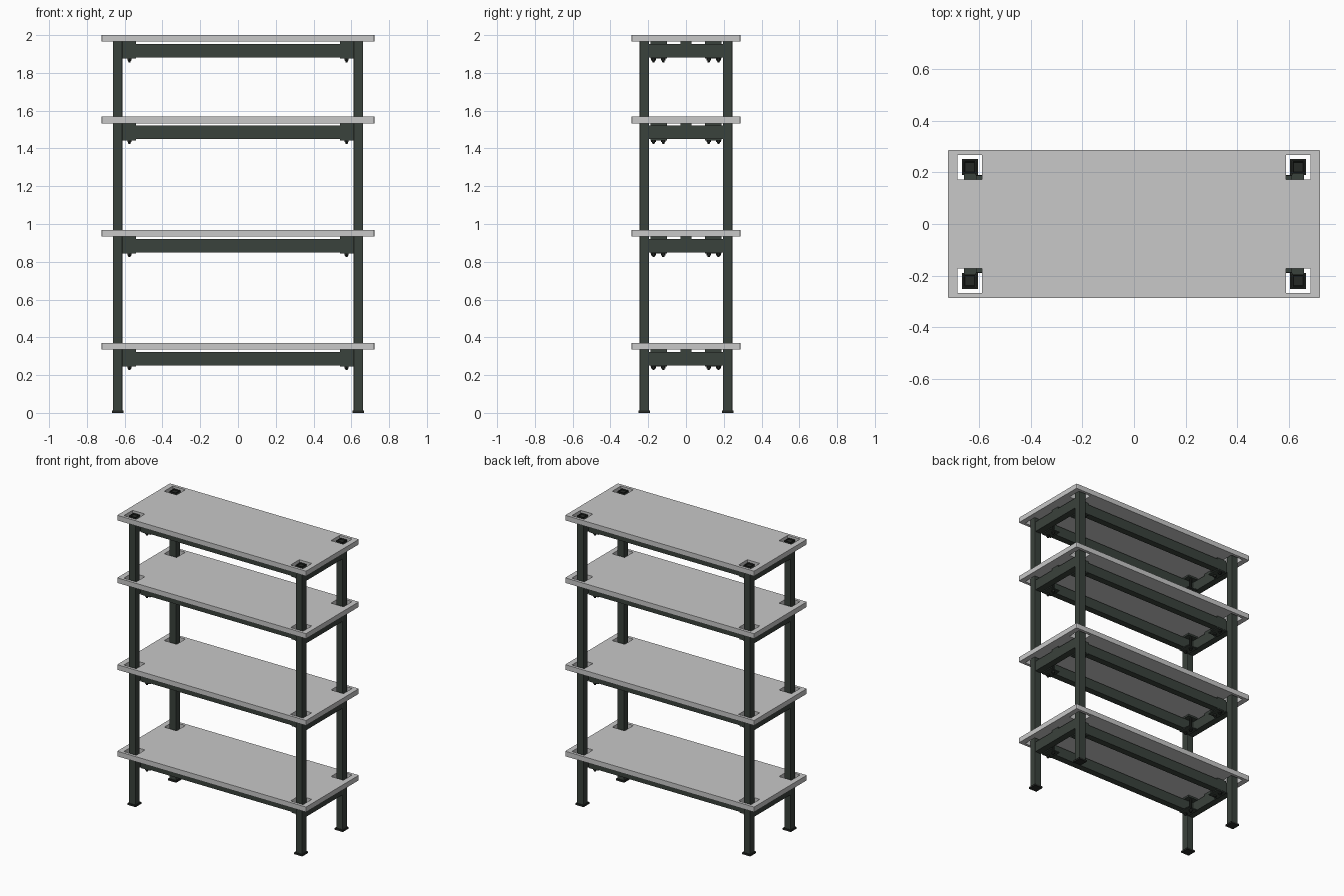
import bpy, bmesh
from mathutils import Matrix, Vector

cube = bpy.data.objects.get("Cube")
if cube:
    bpy.data.objects.remove(cube, do_unlink=True)


def material(name, color):
    m = bpy.data.materials.new(name)
    m.use_nodes = True
    m.diffuse_color = color
    m.node_tree.nodes["Principled BSDF"].inputs["Base Color"].default_value = color
    return m


GREY = material("light grey board", (0.58, 0.58, 0.58, 1))
STEEL = material("dark green steel", (0.042, 0.054, 0.045, 1))
BLACK = material("black fittings", (0.018, 0.021, 0.018, 1))

POST_X, POST_Y, POST_W = 0.637, 0.221, 0.05
SHELF_TOPS = [0.37, 0.968, 1.568, 2.0]
THICK = 0.035
CORNERS = [(sx, sy) for sx in (-1, 1) for sy in (-1, 1)]


def finish(name, bm, mat):
    bmesh.ops.recalc_face_normals(bm, faces=bm.faces)
    mesh = bpy.data.meshes.new(name)
    bm.to_mesh(mesh)
    bm.free()
    mesh.materials.append(mat)
    obj = bpy.data.objects.new(name, mesh)
    bpy.context.collection.objects.link(obj)
    return obj


def add_box(bm, x, y, z):
    """Add a box from (min, max) ranges."""
    size = [r[1] - r[0] for r in (x, y, z)]
    mid = Vector([sum(r) / 2 for r in (x, y, z)])
    m = Matrix.Translation(mid) @ Matrix.Diagonal((*size, 1))
    return bmesh.ops.create_cube(bm, size=1, matrix=m)["verts"]


def add_rod(bm, x, y, z0, z1, radius, tip=None, sides=8):
    bmesh.ops.create_cone(bm, cap_ends=True, segments=sides, radius1=radius if tip is None else tip,
                          radius2=radius, depth=z1 - z0,
                          matrix=Matrix.Translation((x, y, (z0 + z1) / 2)))


def span(a, b, s):
    return tuple(sorted((a * s, b * s)))


def build_shelf(name, top):
    """Board with four square cut-outs around the posts."""
    xs = [-0.722, -0.685, -0.59, 0.59, 0.685, 0.722]
    ys = [-0.288, -0.268, -0.173, 0.173, 0.268, 0.288]
    bm = bmesh.new()
    grid = [[bm.verts.new((x, y, top - THICK)) for y in ys] for x in xs]
    for i in range(5):
        for j in range(5):
            if i in (1, 3) and j in (1, 3):
                continue
            bm.faces.new((grid[i][j], grid[i + 1][j], grid[i + 1][j + 1], grid[i][j + 1]))
    up = bmesh.ops.extrude_face_region(bm, geom=bm.faces[:], use_keep_orig=True)["geom"]
    bmesh.ops.translate(bm, vec=(0, 0, THICK),
                        verts=[g for g in up if isinstance(g, bmesh.types.BMVert)])
    outer = [e for e in bm.edges if all(abs(v.co.x) > 0.72 and abs(v.co.y) > 0.28 for v in e.verts)]
    bmesh.ops.bevel(bm, geom=outer, offset=0.006, segments=2, affect='EDGES', profile=0.5)
    finish(name, bm, GREY)


def build_frame(name, under):
    """Rails, spacers and corner brackets below one shelf."""
    low, high = under - 0.083, under - 0.012
    rails, plates, bolts = bmesh.new(), bmesh.new(), bmesh.new()
    for s in (-1, 1):
        add_box(rails, (-0.614, 0.614), span(0.145, 0.19, s), (low, high))
        add_box(rails, span(0.614, 0.66, s), (-0.197, 0.197), (low, high))
        add_box(plates, span(0.614, 0.66, s), (-0.03, 0.03), (high, under))
    for sx, sy in CORNERS:
        for z in ((high, under), (low - 0.007, low)):
            add_box(plates, span(0.54, 0.614, sx), span(0.1, 0.188, sy), z)
        for y in (0.12, 0.172):
            add_rod(bolts, 0.575 * sx, y * sy, low - 0.016, low - 0.007, 0.012, sides=6)
            add_rod(bolts, 0.575 * sx, y * sy, low - 0.026, low - 0.016, 0.008, tip=0.005)
        # bolt shank beside the rail
        add_rod(bolts, 0.575 * sx, 0.12 * sy, low, high, 0.007)
    finish(name + "_rails", rails, STEEL)
    finish(name + "_brackets", plates, STEEL)
    finish(name + "_bolts", bolts, BLACK)


def build_post(name, x, y):
    """Square post with a foot plate and a recessed end cap."""
    h = POST_W / 2
    bm = bmesh.new()
    add_box(bm, (x - h, x + h), (y - h, y + h), (0.01, 1.99))
    bmesh.ops.bevel(bm, geom=[e for e in bm.edges if abs(e.verts[0].co.z - e.verts[1].co.z) > 1],
                    offset=0.004, segments=2, affect='EDGES', profile=0.5)
    finish(name, bm, STEEL)

    foot = bmesh.new()
    f = 0.031
    add_box(foot, (x - f, x + f), (y - f, y + f), (0, 0.012))
    finish(name + "_foot", foot, BLACK)

    cap = bmesh.new()
    add_box(cap, (x - h, x + h), (y - h, y + h), (1.985, 1.997))
    cap.faces.ensure_lookup_table()
    top = max(cap.faces, key=lambda face: face.calc_center_median().z)
    bmesh.ops.inset_individual(cap, faces=[top], thickness=0.006, depth=0)
    bmesh.ops.inset_individual(cap, faces=[top], thickness=0.003, depth=-0.006)
    finish(name + "_cap", cap, BLACK)


for level, top in zip(("bottom", "lower", "upper", "top"), SHELF_TOPS):
    build_shelf(level + "_shelf", top)
    build_frame(level + "_frame", top - THICK)

for sx, sy in CORNERS:
    side = "left" if sx > 0 else "right"
    end = "back" if sy > 0 else "front"
    build_post(f"{end}_{side}_post", POST_X * sx, POST_Y * sy)
